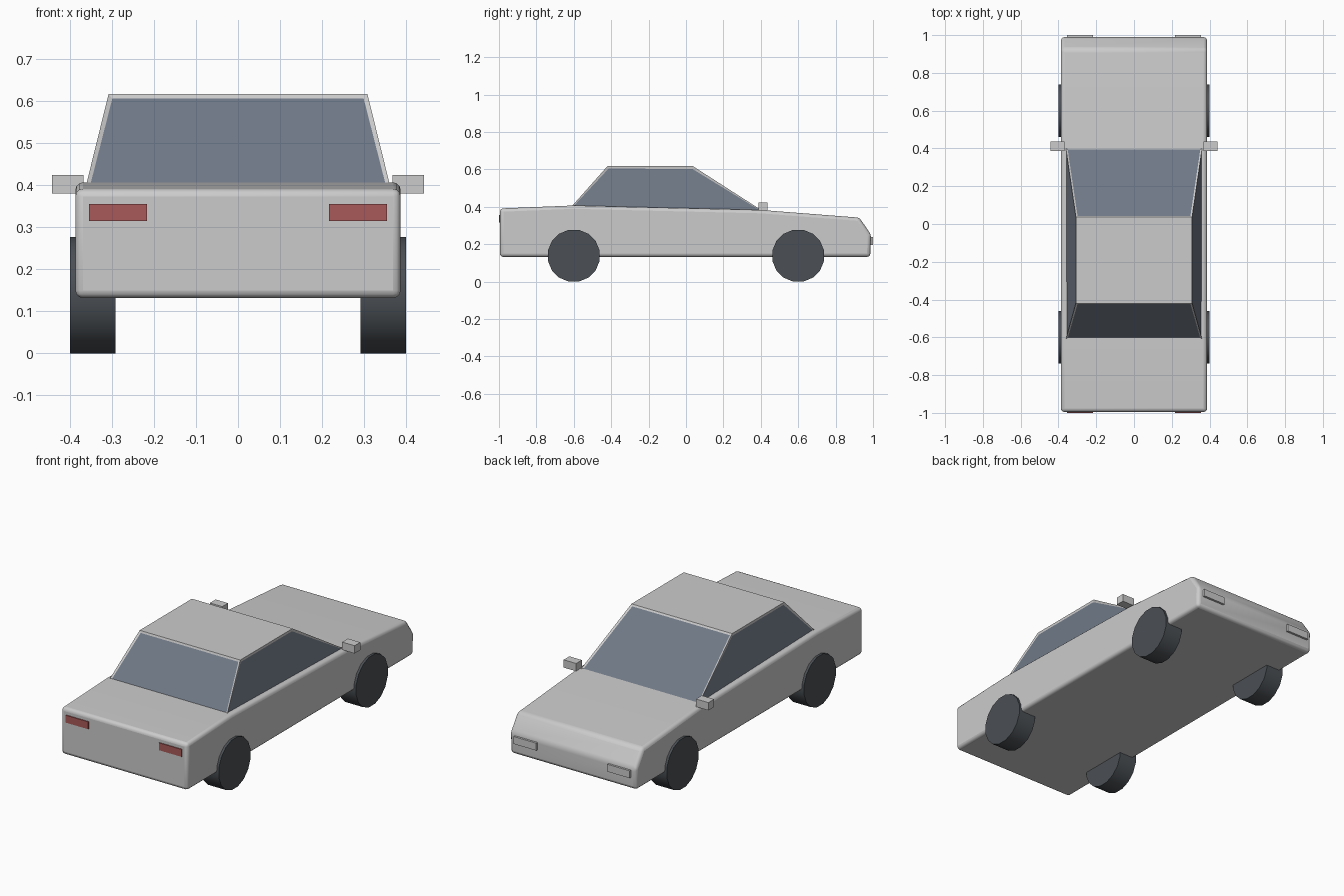
import bpy, bmesh, math

if "Cube" in bpy.data.objects:
    bpy.data.objects.remove(bpy.data.objects["Cube"])


def material(name, rgb):
    m = bpy.data.materials.new(name)
    m.diffuse_color = (*rgb, 1)
    m.use_nodes = True
    m.node_tree.nodes["Principled BSDF"].inputs["Base Color"].default_value = m.diffuse_color
    return m


glass = material("glass", (0.16, 0.19, 0.24))
rubber = material("rubber", (0.07, 0.08, 0.09))
red = material("red_lens", (0.4, 0.1, 0.1))


def to_object(name, bm):
    bmesh.ops.recalc_face_normals(bm, faces=bm.faces[:])
    me = bpy.data.meshes.new(name)
    bm.to_mesh(me)
    bm.free()
    ob = bpy.data.objects.new(name, me)
    bpy.context.collection.objects.link(ob)
    return ob


def smooth(ob, degrees):
    bpy.ops.object.select_all(action='DESELECT')
    ob.select_set(True)
    bpy.context.view_layer.objects.active = ob
    bpy.ops.object.shade_smooth_by_angle(angle=math.radians(degrees))


def box(name, xs, ys, zs, mat=None):
    bpy.ops.mesh.primitive_cube_add(
        size=1, location=[(a + b) / 2 for a, b in (xs, ys, zs)])
    ob = bpy.context.object
    ob.name = name
    ob.scale = [abs(b - a) for a, b in (xs, ys, zs)]
    if mat:
        ob.data.materials.append(mat)
    return ob


# Body: side profile extruded across the width, with rounded edges
profile = [(-0.995, 0.132), (-0.995, 0.391), (-0.6, 0.407), (0.4, 0.383),
           (0.927, 0.342), (0.99, 0.25), (0.985, 0.132)]
bm = bmesh.new()
side = bm.faces.new([bm.verts.new((-0.387, y, z)) for y, z in profile])
new = bmesh.ops.extrude_face_region(bm, geom=[side])["geom"]
bmesh.ops.translate(bm, vec=(0.774, 0, 0),
                    verts=[v for v in new if isinstance(v, bmesh.types.BMVert)])
body = to_object("body", bm)
# the extrusion keeps its starting cap, so the shell is closed
bev = body.modifiers.new("rounded_edges", 'BEVEL')
bev.width = 0.018
bev.segments = 3
bev.limit_method = 'ANGLE'
bev.angle_limit = math.radians(30)
smooth(body, 40)

# Cabin: tapered box sunk into the body, with inset window panes
bm = bmesh.new()
base = [bm.verts.new((x, y, z)) for x, y, z in
        [(-0.364, -0.622, 0.39), (0.364, -0.622, 0.39),
         (0.364, 0.422, 0.37), (-0.364, 0.422, 0.37)]]
roof = [bm.verts.new((x, y, 0.617)) for x, y in
        [(-0.308, -0.42), (0.308, -0.42), (0.308, 0.037), (-0.308, 0.037)]]
bm.faces.new(base)
bm.faces.new(roof)
panes = [bm.faces.new((base[i], base[(i + 1) % 4], roof[(i + 1) % 4], roof[i]))
         for i in range(4)]
bmesh.ops.recalc_face_normals(bm, faces=bm.faces[:])
bmesh.ops.inset_individual(bm, faces=panes, thickness=0.014, depth=-0.004)
for f in panes:
    f.material_index = 1
cabin = to_object("cabin", bm)
cabin.data.materials.append(material("paint", (0.8, 0.8, 0.8)))
cabin.data.materials.append(glass)

for s, label in ((-1, "left"), (1, "right")):
    # Wheels
    for y, end in ((0.6, "front"), (-0.6, "rear")):
        bpy.ops.mesh.primitive_cylinder_add(
            vertices=16, radius=0.141, depth=0.108,
            location=(s * 0.346, y, 0.1385),
            rotation=(math.pi / 16, math.pi / 2, 0))
        wheel = bpy.context.object
        wheel.name = f"{end}_wheel_{label}"
        # half-step turn so a flat rests on the ground
        wheel.rotation_euler = (0, math.pi / 2, 0)
        for v in wheel.data.vertices:
            a = math.atan2(v.co.y, v.co.x) + math.pi / 16
            v.co.x, v.co.y = 0.141 * math.cos(a), 0.141 * math.sin(a)
        wheel.data.materials.append(rubber)
        smooth(wheel, 30)
    # Door mirrors
    box(f"door_mirror_{label}", (s * 0.367, s * 0.443), (0.387, 0.437), (0.381, 0.424))
    # Lights
    box(f"tail_light_{label}", (s * 0.217, s * 0.355), (-1.0, -0.98), (0.315, 0.356), red)
    box(f"headlight_{label}", (s * 0.217, s * 0.355), (0.97, 1.0), (0.197, 0.238))
